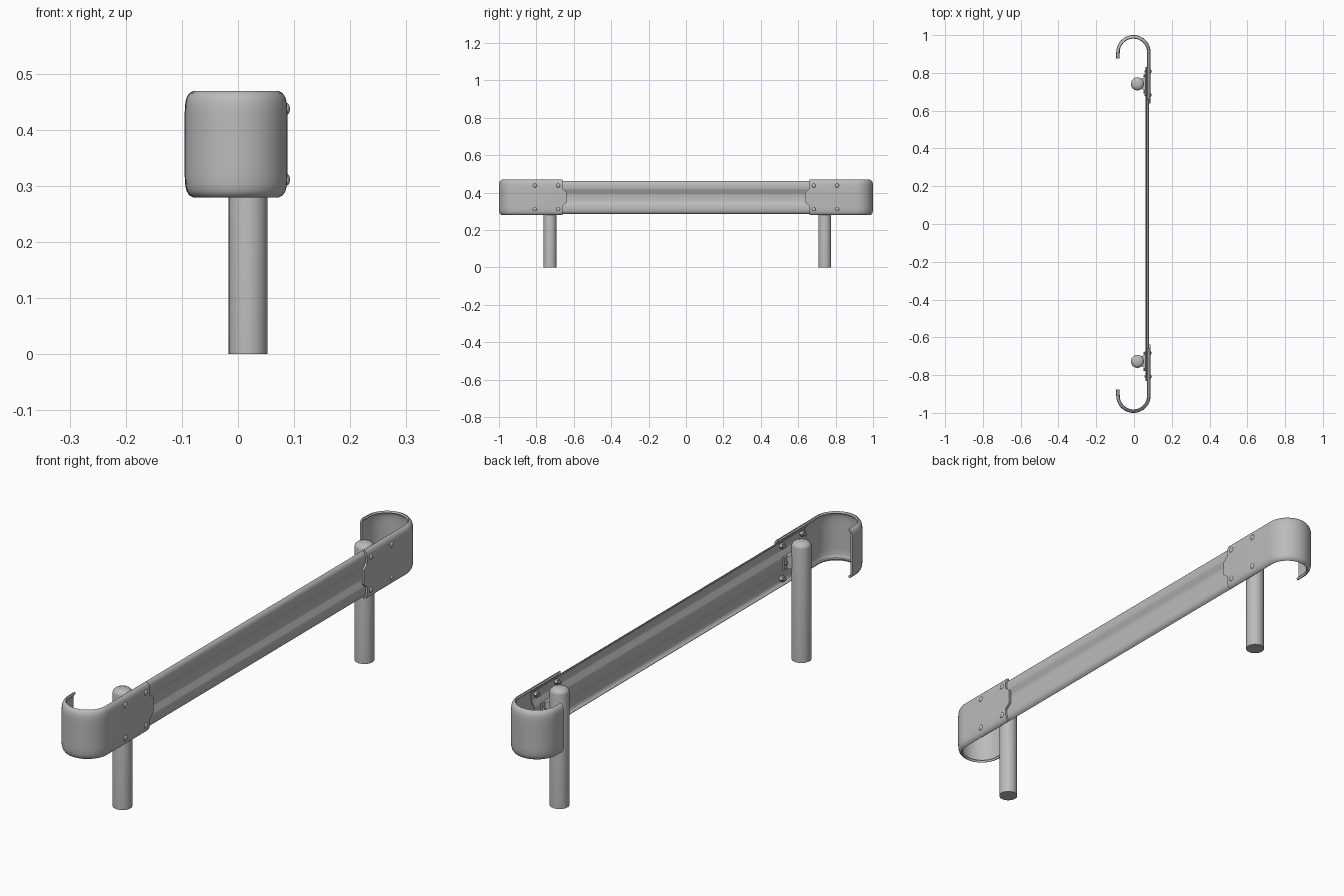
import bpy, bmesh, math
from mathutils import Matrix, Vector

cube = bpy.data.objects.get("Cube")
if cube:
    bpy.data.objects.remove(cube)

steel = bpy.data.materials.new("galvanised_steel")
steel.use_nodes = True
COLOUR = (0.5, 0.5, 0.5, 1)
steel.diffuse_color = COLOUR
steel.node_tree.nodes["Principled BSDF"].inputs["Base Color"].default_value = COLOUR

MID_Z = 0.374
HALF_H = 0.091


def finish(name, bm, thickness=0, angle=35):
    bmesh.ops.recalc_face_normals(bm, faces=bm.faces)
    mesh = bpy.data.meshes.new(name)
    bm.to_mesh(mesh)
    bm.free()
    mesh.materials.append(steel)
    obj = bpy.data.objects.new(name, mesh)
    bpy.context.collection.objects.link(obj)
    bpy.ops.object.select_all(action="DESELECT")
    obj.select_set(True)
    bpy.context.view_layer.objects.active = obj
    if thickness:
        mod = obj.modifiers.new("sheet", "SOLIDIFY")
        mod.thickness = thickness
        mod.offset = 0
        bpy.ops.object.modifier_apply(modifier=mod.name)
    bpy.ops.object.shade_smooth_by_angle(angle=math.radians(angle))
    return obj


def sheet(rows):
    """Skin a grid of points, given row by row."""
    bm = bmesh.new()
    grid = [[bm.verts.new(p) for p in row] for row in rows]
    for a, b in zip(grid, grid[1:]):
        for i in range(len(a) - 1):
            bm.faces.new((a[i], a[i + 1], b[i + 1], b[i]))
    return bm


def rod(bm, x0, x1, y, z, radius, sides):
    """Cylinder lying along x."""
    m = Matrix.Translation(((x0 + x1) / 2, y, z)) @ Matrix.Rotation(math.pi / 2, 4, "Y")
    bmesh.ops.create_cone(bm, cap_ends=True, segments=sides, radius1=radius,
                          radius2=radius, depth=x1 - x0, matrix=m)


# Corrugated rail: half of the section, mirrored about its middle
half = [(0.064, 0.087), (0.071, 0.083), (0.075, 0.077), (0.077, 0.069), (0.077, 0.046),
        (0.075, 0.040), (0.066, 0.024), (0.064, 0.018)]
section = [(x, MID_Z + h) for x, h in half] + [(x, MID_Z - h) for x, h in reversed(half)]
finish("rail", sheet([[(x, y, z) for x, z in section] for y in (-0.83, 0.83)]), 0.004)


# Hooked end caps with rolled edges and a tongue on the inner end
def end_cap(side, name):
    cx, cy, r = -0.003, 0.909, 0.087
    path = [((cx + r, 0.66), (1, 0)), ((cx + r, 0.74), (1, 0))]
    for i in range(25):
        a = math.pi * i / 24
        n = (math.cos(a), math.sin(a))
        path.append(((cx + r * n[0], cy + r * n[1]), n))
    path.append(((cx - r - 0.001, 0.876), (-1, 0)))

    rolled = [(0.013, 1.0), (0.007, 0.97), (0.003, 0.9), (0.001, 0.8), (0, 0.62),
              (0, 0.5), (0, 0.3)]
    edge = [(o, h) for o, h in rolled] + [(o, -h) for o, h in reversed(rolled)]
    rows = []
    for k, (p, n) in enumerate(path):
        row = []
        for o, h in edge:
            tongue = 0.022 if k == 0 and abs(h) < 0.4 else 0
            row.append((p[0] - n[0] * o, side * (p[1] - n[1] * o - tongue),
                        MID_Z + h * HALF_H))
        rows.append(row)
    finish(name, sheet(rows), 0.008)


# Fixing bolts: domed head outside, shank and hexagonal nut behind
def bolts(side, name):
    bm = bmesh.new()
    for y in (0.683, 0.808):
        for z in (MID_Z - 0.063, MID_Z + 0.063):
            head = Matrix.Translation((0.086, side * y, z)) @ Matrix.Diagonal((0.6, 1, 1, 1))
            bmesh.ops.create_uvsphere(bm, u_segments=16, v_segments=10, radius=0.011, matrix=head)
            rod(bm, 0.055, 0.086, side * y, z, 0.005, 10)
            rod(bm, 0.063, 0.076, side * y, z, 0.011, 6)
    finish(name, bm)


# Round post with a low domed top
def post(y, name):
    outline = [(0.0345, 0), (0.0345, 0.438), (0.033, 0.444), (0.025, 0.451), (0.013, 0.455)]
    bm = bmesh.new()
    count = 32
    rings = []
    for r, z in outline:
        rings.append([bm.verts.new((0.018 + r * math.cos(math.tau * i / count),
                                    y + r * math.sin(math.tau * i / count), z))
                      for i in range(count)])
    for a, b in zip(rings, rings[1:]):
        for i in range(count):
            j = (i + 1) % count
            bm.faces.new((a[i], a[j], b[j], b[i]))
    bm.faces.new(rings[0])
    bm.faces.new(rings[-1])
    finish(name, bm)


# Tapered bracket joining post and rail, with two small nuts
def bracket(y, name):
    bm = bmesh.new()
    plan = [(0.035, -0.026), (0.056, -0.034), (0.056, -0.052), (0.062, -0.052),
            (0.062, 0.052), (0.056, 0.052), (0.056, 0.034), (0.035, 0.026)]
    base = bm.faces.new([bm.verts.new((x, y + d, MID_Z - 0.025)) for x, d in plan])
    up = bmesh.ops.extrude_face_region(bm, geom=[base])
    bmesh.ops.translate(bm, vec=Vector((0, 0, 0.05)),
                        verts=[v for v in up["geom"] if isinstance(v, bmesh.types.BMVert)])
    for d in (-0.043, 0.043):
        rod(bm, 0.05, 0.058, y + d, MID_Z, 0.007, 6)
    finish(name, bm)


for side, word, post_y in ((-1, "front", -0.727), (1, "back", 0.742)):
    end_cap(side, word + "_end_cap")
    bolts(side, word + "_bolts")
    post(post_y, word + "_post")
    bracket(post_y, word + "_bracket")
